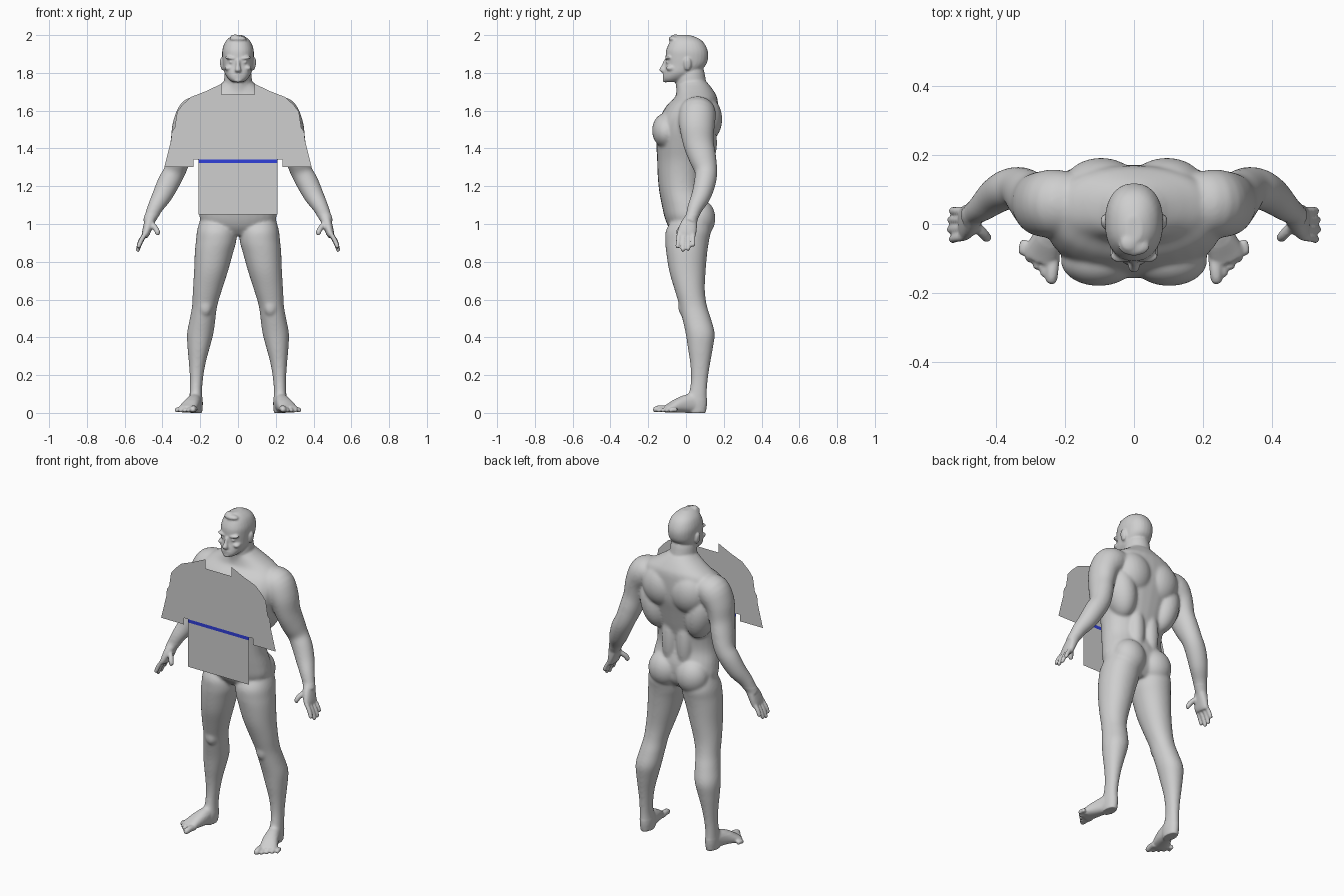
import bpy, bmesh, math
from mathutils import Vector, Matrix


def material(name, col):
    m = bpy.data.materials.new(name)
    m.diffuse_color = (*col, 1)
    return m


GREY = material("plain grey", (0.62, 0.62, 0.62))
BLUE = material("band blue", (0.03, 0.05, 0.7))
bm = bmesh.new()


def spline(rows, n=4):
    """Catmull-Rom through station rows"""
    out = []
    for i in range(len(rows) - 1):
        a, b = rows[max(i - 1, 0)], rows[i]
        c, d = rows[i + 1], rows[min(i + 2, len(rows) - 1)]
        for k in range(n):
            t = k / n
            out.append([0.5 * (2 * q + (r - p) * t + (2 * p - 5 * q + 4 * r - s) * t * t
                               + (3 * q - p - 3 * r + s) * t ** 3)
                        for p, q, r, s in zip(a, b, c, d)])
    return out + [list(rows[-1])]


def loft(rows, side=1, ref=None, power=2.0, seg=28):
    """Closed tube through (x, y, z, half_u, half_v); horizontal rings when ref is None"""
    rows = spline(rows)
    pts = [Vector(r[:3]) for r in rows]
    rings = []
    for i, r in enumerate(rows):
        u, v = Vector((1, 0, 0)), Vector((0, 1, 0))
        if ref:
            t = (pts[min(i + 1, len(pts) - 1)] - pts[max(i - 1, 0)]).normalized()
            v = Vector(ref)
            v = (v - t * v.dot(t)).normalized()
            u = v.cross(t)
        ring = []
        for k in range(seg):
            c, s = math.cos(k * math.tau / seg), math.sin(k * math.tau / seg)
            c = math.copysign(abs(c) ** (2 / power), c)
            s = math.copysign(abs(s) ** (2 / power), s)
            p = pts[i] + u * c * max(r[3], .004) + v * s * max(r[4], .004)
            ring.append(bm.verts.new((p.x * side, p.y, p.z)))
        rings.append(ring)
    for a, b in zip(rings, rings[1:]):
        for k in range(seg):
            j = (k + 1) % seg
            bm.faces.new((a[k], a[j], b[j], b[k]))
    bm.faces.new(rings[0][::-1])
    bm.faces.new(rings[-1])


def slices(rows, side=1, power=2.0):
    """Horizontal slices given as (z, x_centre, half_width, y_front, y_back)"""
    loft([(x, (f + b) / 2, z, w, (b - f) / 2) for z, x, w, f, b in rows], side, None, power)


def blob(c, r, tilt=0, side=1):
    m = (Matrix.Translation((c[0] * side, c[1], c[2])) @ Matrix.Rotation(tilt * side, 4, 'Y')
         @ Matrix.Diagonal((*r, 1)))
    bmesh.ops.create_uvsphere(bm, u_segments=24, v_segments=16, radius=1, matrix=m)


def digit(a, b, r, side, bend=(0, 0, 0)):
    a, b = Vector(a), Vector(b)
    mid = (a + b) / 2 + Vector(bend)
    end = b - (b - a).normalized() * r * .6
    ref = (0, 1, 0) if abs((b - a).z) > abs((b - a).y) else (0, 0, 1)
    loft([(*a, r, r), (*mid, r, r), (*end, r * .9, r * .9), (*b, r * .45, r * .45)], side, ref, seg=12)


# torso
slices([(.94, 0, .09, -.055, .08), (.98, 0, .165, -.09, .11), (1.03, 0, .203, -.112, .12),
        (1.10, 0, .20, -.128, .12), (1.18, 0, .187, -.143, .10), (1.26, 0, .188, -.15, .105),
        (1.34, 0, .20, -.153, .125), (1.42, 0, .225, -.157, .145), (1.50, 0, .25, -.155, .165),
        (1.57, 0, .26, -.135, .17), (1.63, 0, .245, -.10, .17), (1.67, 0, .205, -.06, .165),
        (1.70, 0, .155, -.05, .15), (1.735, 0, .10, -.045, .125), (1.76, 0, .07, -.03, .10)],
       power=2.2)

# neck and head
slices([(1.64, 0, .085, -.06, .13), (1.70, 0, .08, -.052, .125), (1.75, 0, .075, -.055, .108),
        (1.80, 0, .07, -.05, .098), (1.83, 0, .06, -.04, .09)])
slices([(1.752, 0, .03, -.113, -.04), (1.77, 0, .052, -.121, .01), (1.80, 0, .071, -.117, .06),
        (1.84, 0, .079, -.109, .104), (1.88, 0, .083, -.108, .117), (1.92, 0, .083, -.105, .114),
        (1.96, 0, .070, -.088, .094), (1.985, 0, .048, -.072, .062), (2.0, 0, .022, -.05, .02)],
       power=2.25)
# nose, lips, chin and hair tuft
loft([(0, -.106, 1.87, .009, .010), (0, -.116, 1.84, .011, .013), (0, -.124, 1.815, .017, .018),
      (0, -.114, 1.802, .014, .012)], seg=16)
blob((0, -.113, 1.788), (.025, .012, .005))
blob((0, -.112, 1.777), (.021, .012, .006))
blob((0, -.108, 1.76), (.022, .016, .011))
blob((0, -.065, 1.98), (.045, .027, .016))
blob((-.015, -.055, 1.992), (.025, .025, .011))

for s in (-1, 1):
    # brow, cheek, eye and ear
    blob((.036, -.094, 1.878), (.034, .018, .009), -.12, s)
    blob((.05, -.08, 1.825), (.022, .026, .015), 0, s)
    blob((.034, -.094, 1.857), (.015, .014, .007), 0, s)
    blob((.086, .008, 1.846), (.009, .02, .034), .15, s)
    # chest, shoulder blade, flank, buttock and knee muscles
    blob((.102, -.105, 1.495), (.112, .075, .092), .25, s)
    blob((.095, .10, 1.555), (.115, .092, .125), .2, s)
    blob((.155, .065, 1.43), (.085, .10, .16), .2, s)
    blob((.05, .075, 1.22), (.05, .05, .17), 0, s)
    blob((.093, .068, 1.03), (.098, .088, .105), 0, s)
    blob((.172, -.01, .56), (.036, .032, .05), 0, s)
    # arm
    loft([(.16, .06, 1.605, .065, .085), (.225, .06, 1.585, .092, .098), (.27, .058, 1.52, .078, .094),
          (.292, .066, 1.43, .066, .082), (.312, .088, 1.35, .063, .073),
          (.335, .106, 1.28, .058, .060), (.367, .10, 1.22, .059, .058), (.402, .08, 1.15, .053, .052),
          (.437, .05, 1.09, .042, .042), (.463, .03, 1.035, .034, .034),
          (.474, .02, 1.01, .03, .036)], s, (0, 1, 0))
    # palm, fingers and thumb
    loft([(.458, .033, 1.045, .03, .03), (.474, .015, .995, .026, .045), (.488, .003, .95, .021, .05),
          (.494, 0, .932, .015, .047)], s, (0, 1, 0), 2.4)
    for y, tip, z in ((-.036, -.045, .873), (-.011, -.017, .855), (.014, .012, .86), (.037, .038, .882)):
        digit((.487, y, .955), (.537 - abs(y) * .2, tip, z), .0125, s, (.004, 0, 0))
    digit((.462, .0, 1.005), (.42, -.046, .945), .015, s, (-.006, -.006, 0))
    # leg
    slices([(1.04, .115, .08, -.06, .10), (.97, .113, .103, -.105, .13), (.91, .116, .107, -.11, .122),
            (.85, .127, .102, -.105, .113), (.75, .143, .09, -.089, .104), (.65, .162, .077, -.06, .10),
            (.57, .176, .067, -.036, .11), (.50, .187, .068, -.02, .132), (.42, .20, .07, -.002, .152),
            (.34, .209, .058, .01, .142), (.26, .216, .044, .022, .128), (.18, .22, .035, .026, .116),
            (.11, .223, .033, .016, .111), (.05, .222, .036, -.01, .112), (0, .222, .032, 0, .105)], s, 2.1)
    # foot and toes
    loft([(.221, .095, .034, .026, .034), (.228, .03, .05, .036, .05), (.244, -.03, .042, .044, .042),
          (.266, -.085, .025, .05, .025), (.275, -.108, .018, .046, .018)], s, (0, 0, 1), 2.3)
    for i in range(5):
        r = .018 if i == 0 else .0125
        digit((.232 + .021 * i, -.095 + .012 * i, r + .002), (.24 + .0215 * i, -.174 + .021 * i, r), r, s,
              (0, 0, .004))

me = bpy.data.meshes.new("body")
bmesh.ops.recalc_face_normals(bm, faces=bm.faces)
bm.to_mesh(me)
bm.free()
body = bpy.data.objects.new("body", me)
bpy.context.collection.objects.link(body)
bpy.context.view_layer.objects.active = body
body.select_set(True)

# fuse all parts into one skin
rm = body.modifiers.new("fuse", 'REMESH')
rm.mode = 'VOXEL'
rm.voxel_size = .006
bpy.ops.object.modifier_apply(modifier="fuse")

# smooth the large forms strongly, and head, hands and feet only lightly
big = body.vertex_groups.new(name="large_forms")
big.add([v.index for v in body.data.vertices
         if .07 < v.co.z < 1.74 and not (abs(v.co.x) > .40 and v.co.z < 1.05)], 1, 'REPLACE')
for name, it, grp in (("soft_all", 3, ""), ("soft_large", 22, big.name)):
    sm = body.modifiers.new(name, 'SMOOTH')
    sm.factor, sm.iterations, sm.vertex_group = .5, it, grp
    bpy.ops.object.modifier_apply(modifier=name)
for v in body.data.vertices:
    v.co.z = max(v.co.z, 0)
for p in body.data.polygons:
    p.use_smooth = True
body.data.materials.clear()
body.data.materials.append(GREY)


# flat garment panels standing just in front of the chest
def panel(name, outline, mat, y=-.19):
    m = bpy.data.meshes.new(name)
    m.from_pydata([(x, y, z) for x, z in outline], [], [list(range(len(outline)))])
    m.update()
    if m.polygons[0].normal.y > 0:
        m.flip_normals()
    m.materials.append(mat)
    bpy.context.collection.objects.link(bpy.data.objects.new(name, m))


half = [(.088, 1.685), (.088, 1.742), (.17, 1.703), (.25, 1.672), (.295, 1.63), (.322, 1.595),
        (.335, 1.51), (.35, 1.49), (.355, 1.44), (.39, 1.302), (.235, 1.302), (.235, 1.342)]
panel("shirt_top_panel", half + [(-x, z) for x, z in reversed(half)], GREY)
for name, z0, z1, mat in (("waist_band", 1.322, 1.342, BLUE), ("shirt_lower_panel", 1.05, 1.322, GREY)):
    panel(name, [(-.208, z0), (.208, z0), (.208, z1), (-.208, z1)], mat)
